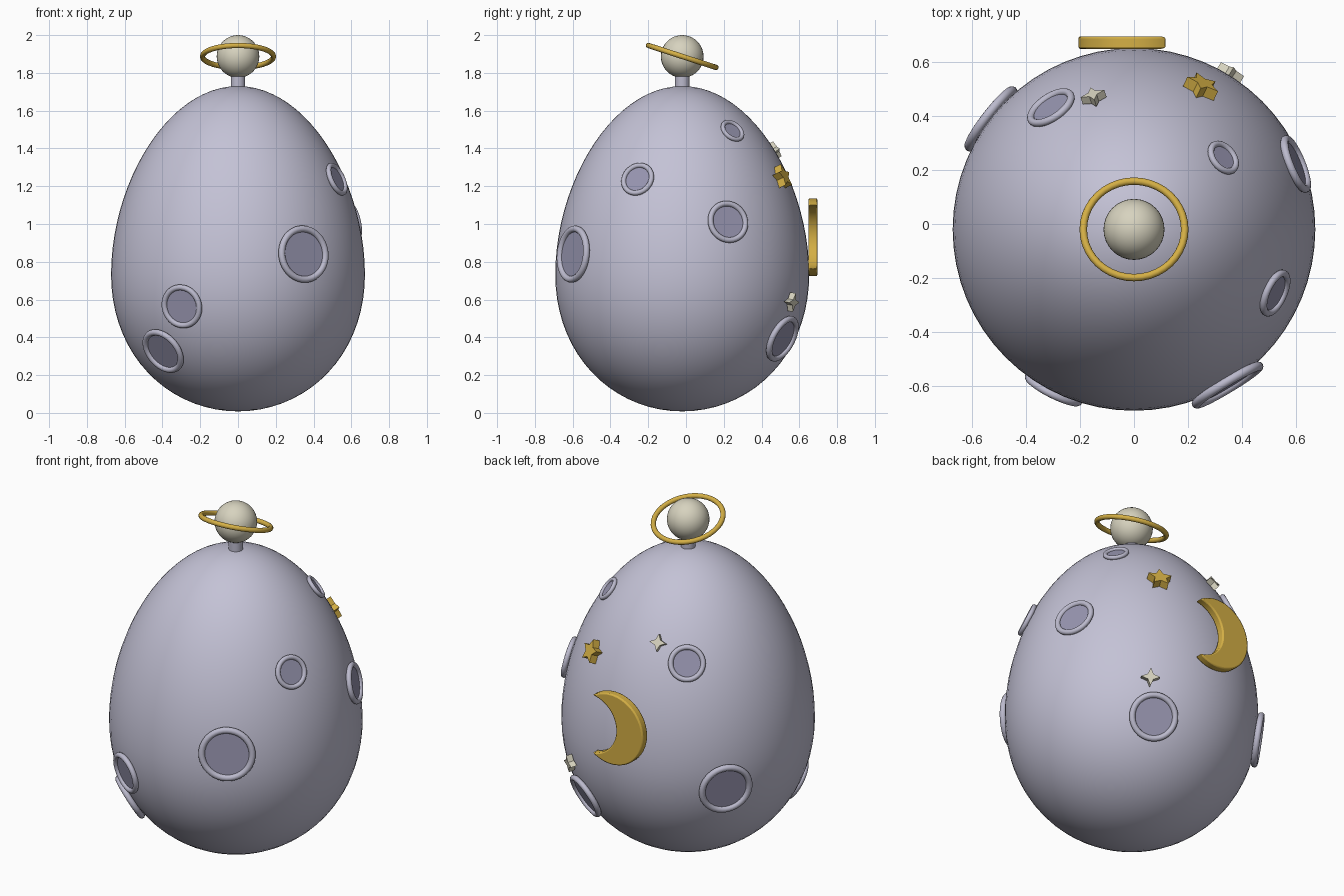
import bpy, bmesh, math
from mathutils import Matrix, Vector

if "Cube" in bpy.data.objects:
    bpy.data.objects.remove(bpy.data.objects["Cube"])

CY = -0.02            # axis of the egg in y
Z0, Z1 = 0.008, 1.73  # egg bottom and top


def material(name, rgb):
    m = bpy.data.materials.new(name)
    m.diffuse_color = (*rgb, 1)
    m.use_nodes = True
    m.node_tree.nodes["Principled BSDF"].inputs["Base Color"].default_value = m.diffuse_color
    return m


LAVENDER = material("pale lavender", (0.55, 0.54, 0.67))
RIM = material("rim lavender", (0.50, 0.49, 0.61))
DARK = material("crater violet", (0.31, 0.30, 0.43))
GOLD = material("gold", (0.66, 0.43, 0.06))
CREAM = material("cream", (0.68, 0.65, 0.52))


def egg_radius(z):
    """Blend of a two-part ellipse and a tapered ellipse."""
    h = (z - 0.73) / (Z1 - 0.73 if z > 0.73 else 0.73 - Z0)
    t = (z - (Z0 + Z1) / 2) / ((Z1 - Z0) / 2)
    a = 0.672 * math.sqrt(max(0, 1 - h * h))
    b = 0.663 * math.sqrt(max(0, 1 - t * t)) * (1 - 0.169 * t)
    return (a + b) / 2


def frame(loc, up, normal):
    x = up.cross(normal)
    m = Matrix((x, up, normal)).transposed().to_4x4()
    m.translation = loc
    return m


def on_egg(az, z, lift):
    """Local frame on the shell: z outward, y up. az 0 = front, 90 = right."""
    a = math.radians(az)
    rad = Vector((math.sin(a), -math.cos(a), 0))
    slope = (egg_radius(z + 0.01) - egg_radius(z - 0.01)) / 0.02
    up = (rad * slope + Vector((0, 0, 1))).normalized()
    n = (rad - Vector((0, 0, slope))).normalized()
    return frame(rad * egg_radius(z) + Vector((0, CY, z)) + n * lift, up, n)


def finish(obj, name, mat, angle=35):
    obj.name = name
    obj.data.materials.append(mat)
    bpy.context.view_layer.objects.active = obj
    for o in bpy.context.selected_objects:
        o.select_set(False)
    obj.select_set(True)
    bpy.ops.object.shade_smooth_by_angle(angle=math.radians(angle))
    return obj


def torus(name, outer, tube, mat, matrix):
    bpy.ops.mesh.primitive_torus_add(major_radius=outer - tube, minor_radius=tube,
                                     major_segments=40, minor_segments=12)
    obj = bpy.context.object
    obj.matrix_world = matrix
    return finish(obj, name, mat, 60)


def prism(name, pts, depth, mat, matrix, bevel=0):
    bm = bmesh.new()
    f = bm.faces.new([bm.verts.new((x, y, -depth / 2)) for x, y in pts])
    top = bmesh.ops.extrude_face_region(bm, geom=[f])["geom"]
    bmesh.ops.translate(bm, vec=(0, 0, depth),
                        verts=[v for v in top if isinstance(v, bmesh.types.BMVert)])
    bmesh.ops.recalc_face_normals(bm, faces=bm.faces)
    me = bpy.data.meshes.new(name)
    bm.to_mesh(me)
    bm.free()
    obj = bpy.data.objects.new(name, me)
    bpy.context.collection.objects.link(obj)
    obj.matrix_world = matrix
    finish(obj, name, mat)
    if bevel:
        b = obj.modifiers.new("soft_edges", "BEVEL")
        b.width, b.segments = bevel, 2
    return obj


def arc(cx, r, a0, a1, n):
    return [(cx + r * math.cos(math.radians(a0 + (a1 - a0) * i / n)),
             r * math.sin(math.radians(a0 + (a1 - a0) * i / n))) for i in range(n + 1)]


# egg shell: sphere reshaped to the profile
bpy.ops.mesh.primitive_uv_sphere_add(segments=64, ring_count=40, radius=1)
egg = bpy.context.object
for v in egg.data.vertices:
    z = (Z0 + Z1) / 2 + v.co.z * (Z1 - Z0) / 2
    flat = math.hypot(v.co.x, v.co.y)
    k = egg_radius(z) / flat if flat > 1e-4 else 0
    v.co = (v.co.x * k, v.co.y * k + CY, z)
finish(egg, "egg_shell", LAVENDER, 60)

# neck, moon ball and tilted ring on top
bpy.ops.mesh.primitive_cylinder_add(vertices=32, radius=0.038, depth=0.11,
                                    location=(0, CY, 1.745))
finish(bpy.context.object, "neck", RIM)
bpy.ops.mesh.primitive_uv_sphere_add(segments=32, ring_count=20, radius=0.113,
                                     location=(0, CY, 1.887))
finish(bpy.context.object, "top_ball", CREAM, 60)
torus("tilted_ring", 0.202, 0.014, GOLD,
      Matrix.Translation((0, CY, 1.887)) @ Matrix.Rotation(math.radians(-18), 4, 'X'))

# craters: azimuth, height, outer radius
craters = [(31, 0.84, 0.152), (65.7, 1.235, 0.093), (112, 1.01, 0.114),
           (128.8, 1.49, 0.07), (-26.7, 0.565, 0.118), (-44, 0.33, 0.132),
           (151.2, 0.395, 0.132), (-145.7, 1.295, 0.10), (-127.7, 0.61, 0.148)]
for i, (az, z, r) in enumerate(craters, 1):
    tube = 0.007 + 0.07 * r
    torus(f"crater_rim_{i}", r, tube, RIM, on_egg(az, z, 0.006))
    prism(f"crater_floor_{i}", arc(0, r - tube, 0, 360 - 10, 35), 0.008, DARK,
          on_egg(az, z, 0.003))


# stars
def star(name, points, outer, inner, depth, mat, az, z):
    pts = []
    for i in range(points * 2):
        a = math.pi / 2 + i * math.pi / points
        r = inner if i % 2 else outer
        pts.append((r * math.cos(a), r * math.sin(a)))
    prism(name, pts, depth, mat, on_egg(az, z, 0.02))


star("gold_star", 5, 0.066, 0.033, 0.042, GOLD, 154.7, 1.24)
star("small_star_upper", 4, 0.046, 0.02, 0.032, CREAM, 197, 1.38)
star("small_star_lower", 4, 0.05, 0.021, 0.034, CREAM, 148.4, 0.59)

# crescent moon on the back
outline = arc(0, 0.206, -125.7, 125.7, 36) + arc(-0.1347, 0.1677, 85, -85, 24)[1:-1]
moon = prism("crescent_moon", outline, 0.047, GOLD,
             frame(Vector((0, 0.672, 0.93)), Vector((0, 0, 1)), Vector((0, 1, 0))), 0.008)
